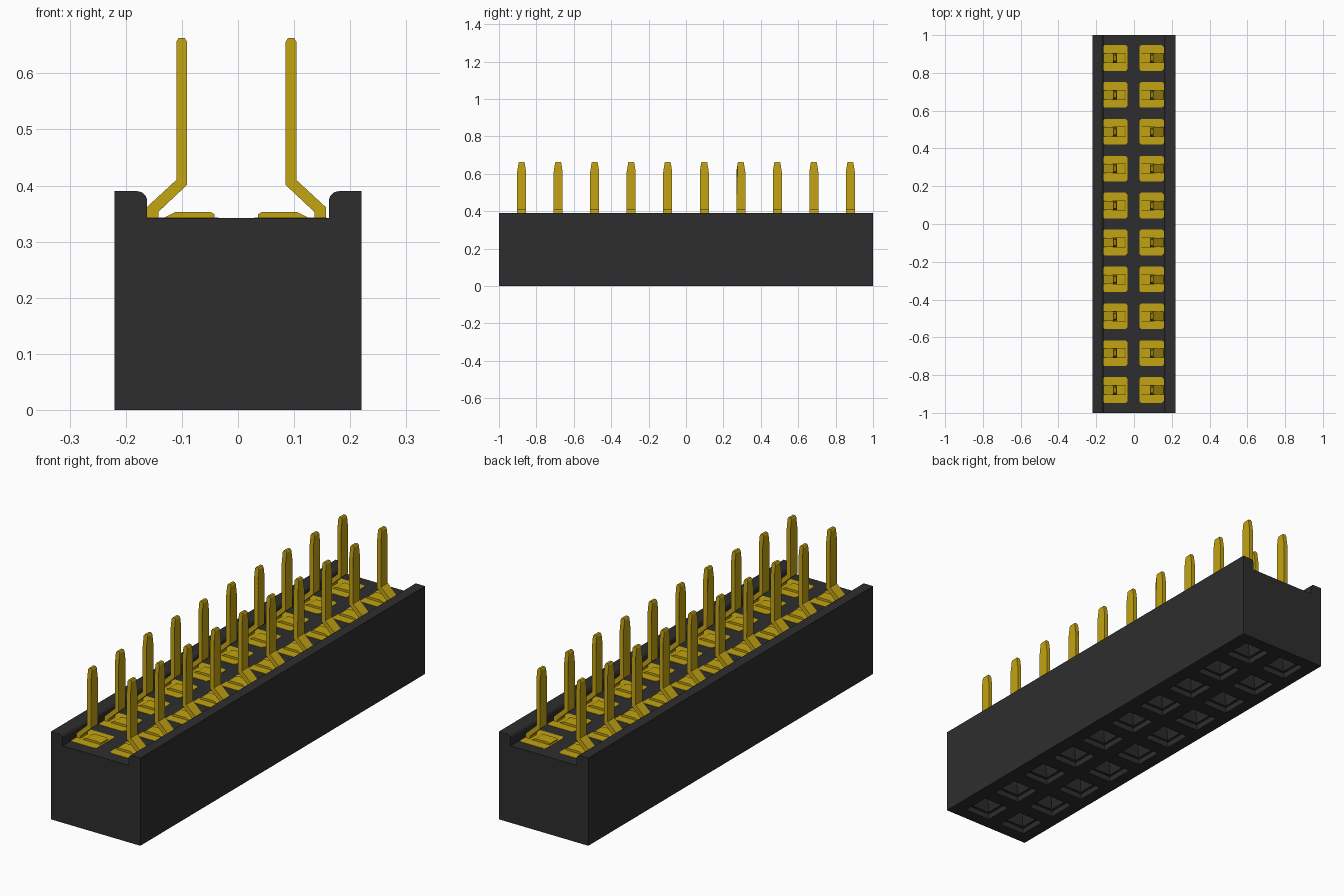
import bpy
import bmesh
import math
from mathutils import Vector

if "Cube" in bpy.data.objects:
    bpy.data.objects.remove(bpy.data.objects["Cube"])

ROWS, PITCH = 10, 0.1953
MID_X = -0.003                      # centre line between the two contact rows
ROW_Y = [(i - (ROWS - 1) / 2) * PITCH for i in range(ROWS)]
FLOOR = 0.342                       # channel floor height


def material(name, rgb, rough):
    m = bpy.data.materials.new(name)
    m.use_nodes = True
    m.diffuse_color = (*rgb, 1)
    bsdf = m.node_tree.nodes["Principled BSDF"]
    bsdf.inputs["Base Color"].default_value = (*rgb, 1)
    bsdf.inputs["Roughness"].default_value = rough
    return m


black = material("black_plastic", (0.027, 0.027, 0.027), 0.6)
gold = material("gold_metal", (0.54, 0.37, 0.006), 0.4)


def finish(bm, name, mat):
    bmesh.ops.recalc_face_normals(bm, faces=bm.faces)
    mesh = bpy.data.meshes.new(name)
    bm.to_mesh(mesh)
    bm.free()
    mesh.materials.append(mat)
    obj = bpy.data.objects.new(name, mesh)
    bpy.context.collection.objects.link(obj)
    return obj


def prism(bm, points, depth):
    """Extrude a closed outline of 3D points along a vector; return all vertices."""
    verts = [bm.verts.new(p) for p in points]
    face = bm.faces.new(verts)
    ext = bmesh.ops.extrude_face_region(bm, geom=[face], use_keep_orig=True)
    new = [g for g in ext["geom"] if isinstance(g, bmesh.types.BMVert)]
    bmesh.ops.translate(bm, verts=new, vec=depth)
    return verts + new


# Housing: channelled block with rounded lips
bm = bmesh.new()
R = 0.018
half = [(0.22, 0), (0.22, 0.39)]
for k in range(7):
    a = math.radians(90 + 15 * k)
    half.append((0.162 + R + R * math.cos(a), 0.39 - R + R * math.sin(a)))
half.append((0.162, FLOOR))
outline = half + [(-x, z) for x, z in reversed(half)]
prism(bm, [(x, -1, z) for x, z in outline], Vector((0, 2, 0)))

# Sockets: cut the underside into cells, then sink each one in steps
S = 0.064
ROW_X = [MID_X - 0.097, MID_X + 0.097]
cuts = [(Vector((x + d, 0, 0)), Vector((1, 0, 0))) for x in ROW_X for d in (-S, S)]
cuts += [(Vector((0, y + d, 0)), Vector((0, 1, 0))) for y in ROW_Y for d in (-S, S)]


def underside():
    return [f for f in bm.faces if all(abs(v.co.z) < 1e-5 for v in f.verts)]


for co, no in cuts:
    faces = underside()
    edges = {e for f in faces for e in f.edges}
    verts = {v for f in faces for v in f.verts}
    bmesh.ops.bisect_plane(bm, geom=faces + list(edges) + list(verts),
                           plane_co=co, plane_no=no, dist=1e-6)


def in_socket(f):
    c = f.calc_center_median()
    return (min(abs(c.x - x) for x in ROW_X) < 0.02
            and min(abs(c.y - y) for y in ROW_Y) < 0.02)


bmesh.ops.recalc_face_normals(bm, faces=bm.faces)
sockets = [f for f in underside() if in_socket(f)]
# (inset, sink) steps: straight recess, ledge, funnel, pin hole
for inset, sink in ((0.0005, 0.025), (0.016, 0.0), (0.022, 0.035), (0.0005, 0.15)):
    bmesh.ops.inset_individual(bm, faces=sockets, thickness=inset, depth=0)
    moved = list({v for f in sockets for v in f.verts})
    bmesh.ops.translate(bm, verts=moved, vec=(0, 0, sink))
finish(bm, "housing", black)

# Pin side profile: foot, outward bend, upright shaft, chamfered tip
PIN = [(0.139, 0.335), (0.139, 0.353), (0.088, 0.401), (0.088, 0.61), (0.088, 0.656),
       (0.092, 0.663), (0.103, 0.663), (0.107, 0.656), (0.107, 0.61), (0.107, 0.410),
       (0.160, 0.361), (0.160, 0.335)]
# Raised spring tab beside the foot
TAB = [(0.130, 0.338), (0.130, FLOOR), (0.108, 0.353), (0.046, 0.353),
       (0.039, 0.349), (0.039, 0.338)]
# Flat contact plate with clipped corners, seen from above
PX0, PX1, PY, C = 0.032, 0.161, 0.068, 0.009
PLATE = [(PX0 + C, -PY), (PX1 - C, -PY), (PX1, -PY + C), (PX1, PY - C),
         (PX1 - C, PY), (PX0 + C, PY), (PX0, PY - C), (PX0, -PY + C)]


def build_contact(side, y, label):
    def at(profile, w):
        return [(MID_X + side * u, y - w, z) for u, z in profile]

    pin = bmesh.new()
    for v in prism(pin, at(PIN, 0.024), Vector((0, 0.048, 0))):
        if v.co.z > 0.65:                       # taper the tip
            v.co.y = y + (v.co.y - y) * (0.62 if v.co.z > 0.66 else 0.7)
    finish(pin, "pin_" + label, gold)

    tab = bmesh.new()
    prism(tab, at(TAB, 0.027), Vector((0, 0.054, 0)))
    finish(tab, "spring_tab_" + label, gold)

    plate = bmesh.new()
    prism(plate, [(MID_X + side * u, y + v, FLOOR - 0.004) for u, v in PLATE],
          Vector((0, 0, 0.0055)))
    finish(plate, "contact_plate_" + label, gold)


for i, y in enumerate(ROW_Y):
    for side, name in ((-1, "right"), (1, "left")):
        build_contact(side, y, f"{name}_{i + 1}")
